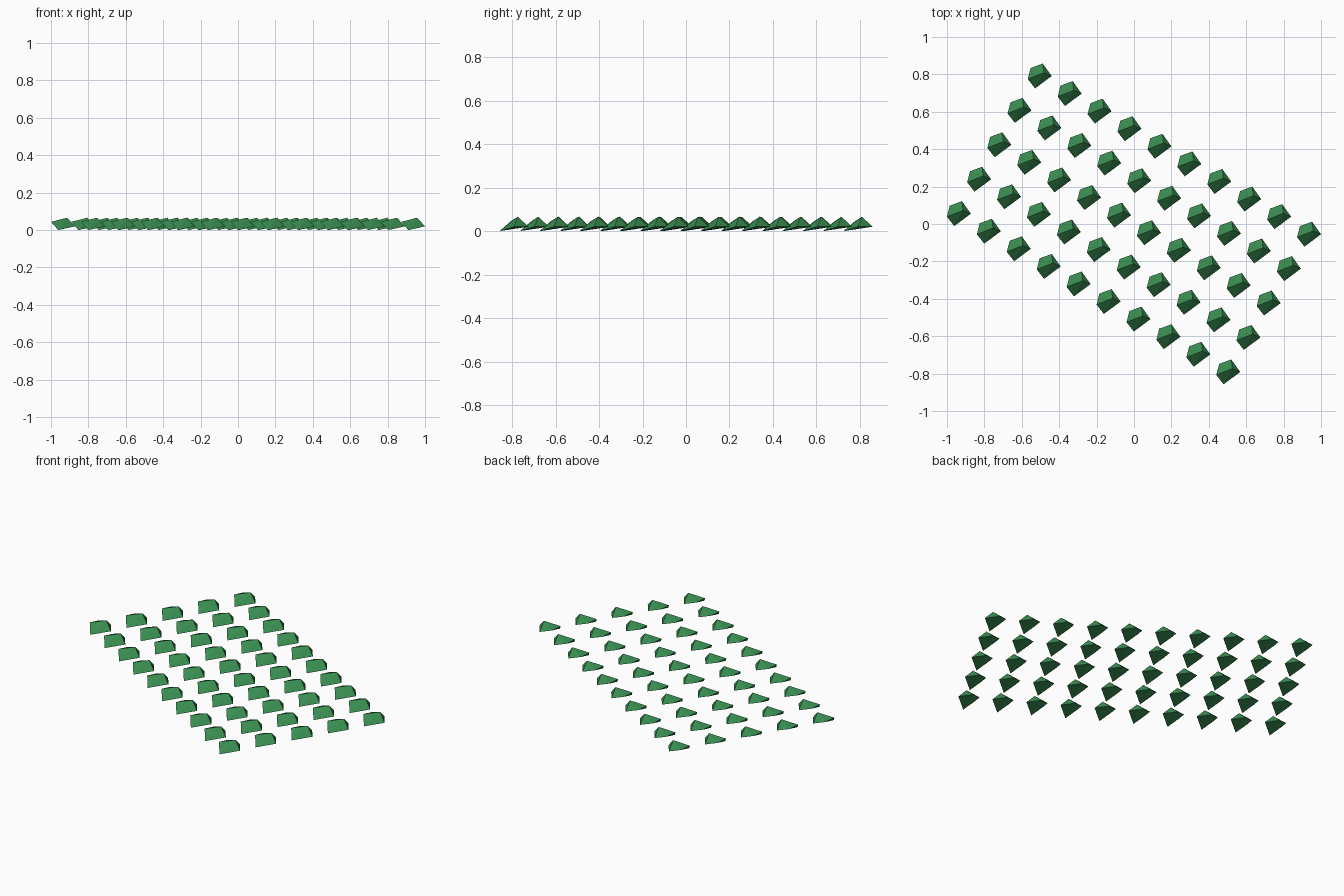
import bpy, bmesh
from mathutils import Vector

if "Cube" in bpy.data.objects:
    bpy.data.objects.remove(bpy.data.objects["Cube"])

# Green material
green = bpy.data.materials.new("green")
green.diffuse_color = (0.04, 0.26, 0.08, 1)
green.use_nodes = True
green.node_tree.nodes["Principled BSDF"].inputs["Base Color"].default_value = green.diffuse_color

# One faceted tuft: tilted front slope, ridge peak and fanned back, closed as a hull
corners = [
    (-0.025, -0.066, 0.0),     # front foot
    (0.064, 0.0, 0.02),        # right foot
    (0.022, 0.018, 0.066),     # peak
    (-0.064, -0.016, 0.044),   # left end of ridge
    (-0.049, 0.043, 0.037),    # back left
    (0.016, 0.067, 0.02),      # back
]
bm = bmesh.new()
verts = [bm.verts.new(c) for c in corners]
bmesh.ops.convex_hull(bm, input=verts)
bmesh.ops.recalc_face_normals(bm, faces=bm.faces)
mesh = bpy.data.meshes.new("tuft")
bm.to_mesh(mesh)
bm.free()
mesh.materials.append(green)

# Slanted field of 5 rows by 10 tufts sharing one mesh
along = Vector((0.16, -0.094, 0))
across = Vector((-0.108, -0.184, 0))
for row in range(5):
    for col in range(10):
        tuft = bpy.data.objects.new(f"tuft_{row}_{col}", mesh)
        tuft.location = along * (col - 4.5) + across * (row - 2)
        bpy.context.collection.objects.link(tuft)
